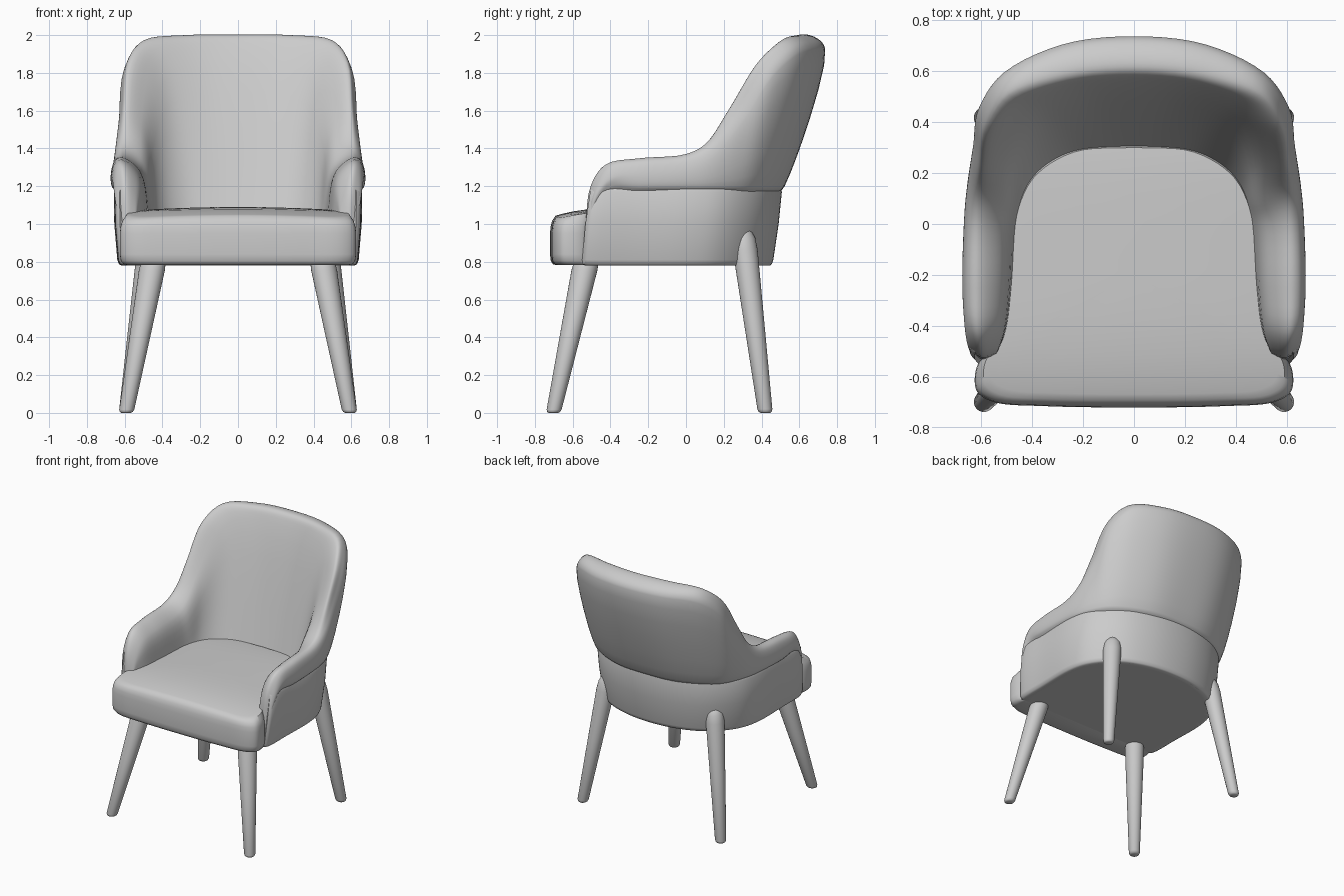
import bpy, bmesh, math
from mathutils import Vector

if "Cube" in bpy.data.objects:
    bpy.data.objects.remove(bpy.data.objects["Cube"])

fabric = bpy.data.materials.new("light grey")
fabric.use_nodes = True
grey = (0.6, 0.6, 0.6, 1)
fabric.diffuse_color = grey
fabric.node_tree.nodes["Principled BSDF"].inputs["Base Color"].default_value = grey


def spline(points, steps):
    """Centripetal Catmull-Rom curve through the points."""
    pts = [Vector(p) for p in points]
    pts = [2 * pts[0] - pts[1]] + pts + [2 * pts[-1] - pts[-2]]
    curve = []
    for i in range(len(pts) - 3):
        quad = pts[i:i + 4]
        knots = [0]
        for a, b in zip(quad, quad[1:]):
            knots.append(knots[-1] + max((b - a).length, 1e-4) ** 0.5)
        for s in range(steps):
            t = knots[1] + (knots[2] - knots[1]) * s / steps
            level = quad
            for span in (1, 2):
                level = [level[k].lerp(level[k + 1], (t - knots[k]) / (knots[k + span] - knots[k]))
                         for k in range(len(level) - 1)]
            curve.append(level[0].lerp(level[1], (t - knots[1]) / (knots[2] - knots[1])))
    return curve + [pts[-2]]


def mirrored(half):
    """Extend a half path across the centre plane x = 0."""
    half = [Vector(p) for p in half]
    other = []
    for p in reversed(half[:-1]):
        q = p.copy()
        q.x = -q.x
        other.append(q)
    return half + other


def loft(name, sections):
    """Skin closed sections in sequence and cap both ends."""
    bm = bmesh.new()
    rings = [[bm.verts.new(p) for p in section] for section in sections]
    for a, b in zip(rings, rings[1:]):
        n = len(a)
        for i in range(n):
            j = (i + 1) % n
            bm.faces.new((a[i], a[j], b[j], b[i]))
    bm.faces.new(rings[0])
    bm.faces.new(rings[-1])
    bmesh.ops.recalc_face_normals(bm, faces=bm.faces)
    mesh = bpy.data.meshes.new(name)
    bm.to_mesh(mesh)
    bm.free()
    mesh.materials.append(fabric)
    obj = bpy.data.objects.new(name, mesh)
    bpy.context.collection.objects.link(obj)
    bpy.ops.object.select_all(action="DESELECT")
    obj.select_set(True)
    bpy.context.view_layer.objects.active = obj
    bpy.ops.object.shade_smooth_by_angle(angle=math.radians(45))


# Padded back and arms: rails run from the arm front to the middle of the back
rim = [(.59, -.535, .95), (.6, -.505, 1.2), (.61, -.425, 1.315), (.61, -.25, 1.347), (.61, 0, 1.37),
       (.61, .11, 1.43), (.6, .23, 1.61), (.575, .38, 1.855), (.49, .505, 1.972),
       (.27, .58, 1.997), (0, .605, 2)]
outer_plan = [(.612, -.525), (.65, -.485), (.665, -.4), (.672, -.25), (.665, .02), (.655, .14),
              (.632, .3), (.607, .46), (.51, .595), (.28, .705), (0, .737)]
low_plan = [(.605, -.52), (.635, -.47), (.655, -.4), (.668, -.25), (.66, 0), (.645, .12),
            (.605, .24), (.54, .345), (.425, .43), (.23, .505), (0, .522)]
inner_plan = [(.56, -.53), (.54, -.495), (.525, -.41), (.515, -.25), (.51, 0), (.5, .09),
              (.495, .24), (.455, .395), (.38, .485), (.21, .54), (0, .555)]
floor_plan = [(.555, -.525), (.535, -.5), (.5, -.42), (.475, -.25), (.455, 0), (.44, .07),
              (.41, .14), (.35, .21), (.25, .265), (.12, .285), (0, .29)]


def lift(plan, height):
    return [Vector((p[0], p[1], height(r[2]))) for p, r in zip(plan, rim)]


rim = [Vector(p) for p in rim]
outer = lift(outer_plan, lambda z: z - .075)
low = lift(low_plan, lambda z: min(1.2, z - .1))
inner = lift(inner_plan, lambda z: z - .08)
inside_foot = lift(floor_plan, lambda z: min(1, z - .12))
under = [a.lerp(b, .12) for a, b in zip(low, inside_foot)]
for p in under:
    p.z = min(p.z, 1.17)
crown = [a.lerp(b, .36) for a, b in zip(outer, rim)]
for p, r in zip(crown, rim):
    p.z = r.z - .014
rails = [spline(mirrored(r), 5) for r in (under, low, outer, crown, rim, inner, inside_foot)]
loft("padded_back_and_arms", [spline(station, 6) for station in zip(*rails)])

# Lower band under the padding, flaring a little toward its top
band_plan = [(.61, -.555), (.628, -.53), (.635, -.3), (.635, 0), (.6, .15), (.51, .28),
             (.385, .375), (.2, .44), (0, .46)]
band_path = spline(mirrored(band_plan), 6)


def band_point(p, scale, z):
    flare = (z - .78) / .41
    return Vector((p.x * scale * (1 + .03 * flare), p.y * scale + .05 * flare, z))


band_profile = [(.9, .78), (.965, .78), (.985, .787), (.997, .81), (1.008, 1), (1, 1.17),
                (.985, 1.19), (.93, 1.19), (.9, 1)]
loft("lower_band", [[band_point(p, s, z) for s, z in band_profile] for p in band_path])
loft("seat_underside", [[band_point(p, .96, z) for p in band_path] for z in (.78, .95)])

# Seat cushion, wider in front of the arms and gently domed on top
cushion_plan = [(0, .33), (.25, .31), (.42, .2), (.5, 0), (.515, -.2), (.54, -.4), (.57, -.5),
                (.61, -.545), (.625, -.6), (.615, -.66), (.55, -.699), (.35, -.715), (0, -.72)]
cushion_path = spline(mirrored(cushion_plan), 6)[:-1]
cushion_edge = [(.93, .782), (.97, .787), (.992, .805), (1, .84), (1, .95), (.994, .985),
                (.98, 1.015)]


def cushion_ring(scale):
    return [(p.x * scale, -.2 + (p.y + .2) * scale) for p in cushion_path]


cushion = [[(x, y, z) for x, y in cushion_ring(s)] for s, z in cushion_edge]
cushion += [[(x, y, 1.09 - .06 * x * x - .38 * (y + .1) ** 4) for x, y in cushion_ring(s)]
            for s in (.945, .9, .85, .75, .6, .4, .2, .05)]
loft("seat_cushion", cushion)


# Tapered splayed legs with rounded ends
def leg(name, foot, top, foot_radius, top_radius):
    foot, top = Vector(foot), Vector(top)
    sections = []
    for t, size in ((0, .65), (.006, .87), (.02, 1), (.5, 1), (.88, 1), (.94, .9), (.98, .65), (1, .3)):
        centre = foot.lerp(top, t)
        radius = size * (foot_radius + (top_radius - foot_radius) * t)
        sections.append([centre + radius * Vector((math.cos(a), math.sin(a), 0))
                         for a in (math.tau * k / 28 for k in range(28))])
    loft(name, sections)


for side, label in ((1, "left"), (-1, "right")):
    leg("front_leg_" + label, (.592 * side, -.702, 0), (.437 * side, -.515, .86), .039, .073)
    leg("rear_leg_" + label, (.592 * side, .42, 0), (.452 * side, .298, .985), .039, .07)
